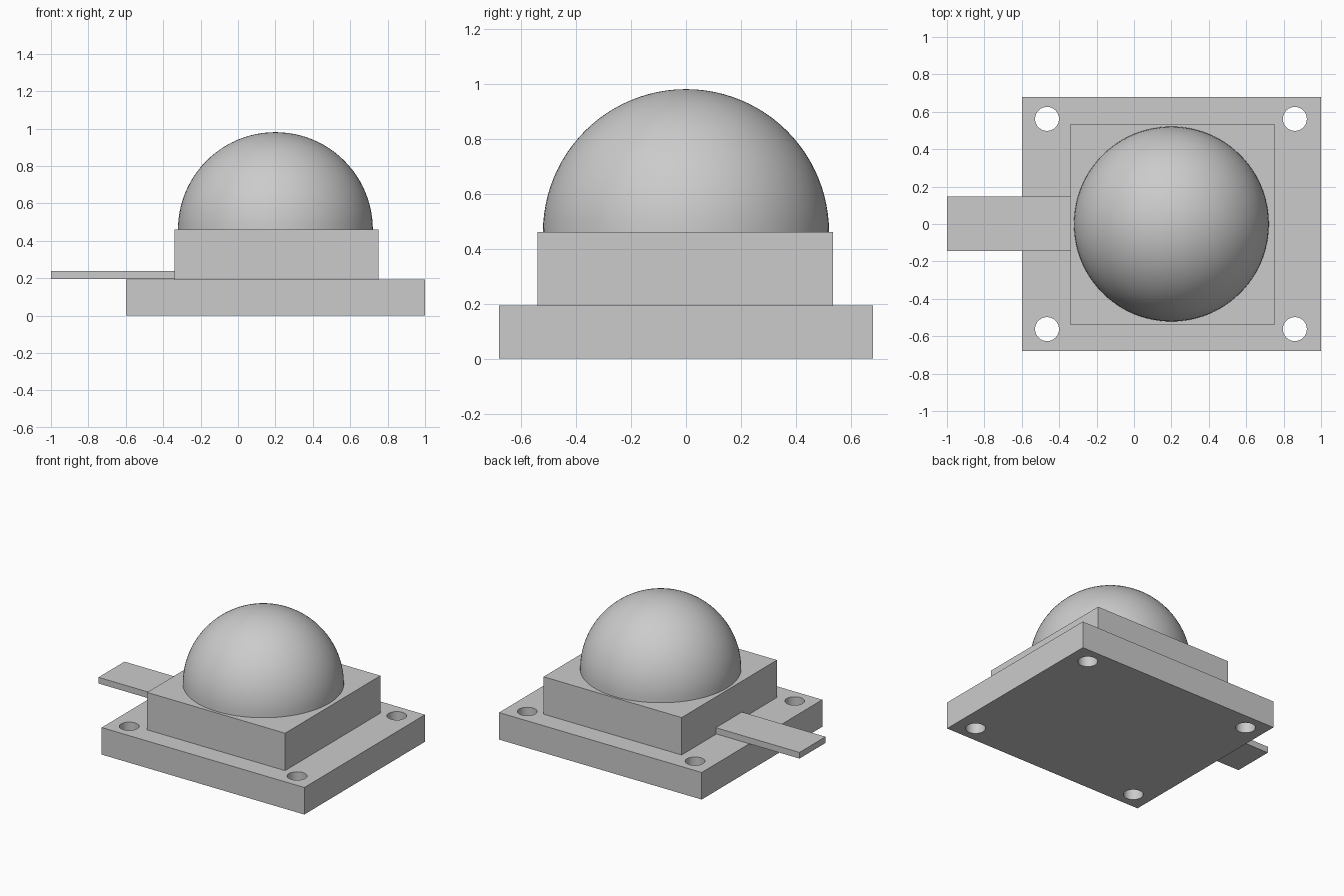
import bpy
import bmesh
import math
from mathutils import Matrix, Vector

default = bpy.data.objects.get("Cube")
if default:
    bpy.data.objects.remove(default, do_unlink=True)

grey = bpy.data.materials.new("light_grey")
grey.use_nodes = True
COLOUR = (0.6, 0.6, 0.6, 1)
grey.diffuse_color = COLOUR
grey.node_tree.nodes["Principled BSDF"].inputs["Base Color"].default_value = COLOUR


def finish(name, bm):
    mesh = bpy.data.meshes.new(name)
    bm.to_mesh(mesh)
    bm.free()
    mesh.materials.append(grey)
    obj = bpy.data.objects.new(name, mesh)
    bpy.context.collection.objects.link(obj)
    return obj


def box(name, low, high):
    low, high = Vector(low), Vector(high)
    bm = bmesh.new()
    place = Matrix.Translation((low + high) / 2) @ Matrix.Diagonal((*(high - low), 1))
    bmesh.ops.create_cube(bm, size=1, matrix=place)
    return finish(name, bm)


def smooth(obj):
    bpy.ops.object.select_all(action='DESELECT')
    obj.select_set(True)
    bpy.context.view_layer.objects.active = obj
    bpy.ops.object.shade_smooth_by_angle(angle=math.radians(30))


BASE_TOP, BLOCK_TOP = 0.193, 0.46
CENTRE_X = 0.2

# Mounting plate with four screw holes
plate = box("mounting_plate", (-0.6, -0.68, 0), (1, 0.68, BASE_TOP))
bm = bmesh.new()
for x in (-0.465, 0.86):
    for y in (-0.562, 0.562):
        bmesh.ops.create_cone(bm, cap_ends=True, segments=48, radius1=0.064,
                              radius2=0.064, depth=1, matrix=Matrix.Translation((x, y, 0)))
cutter = finish("hole_cutter", bm)
cutter.hide_render = True
cut = plate.modifiers.new("screw_holes", 'BOOLEAN')
cut.operation = 'DIFFERENCE'
cut.solver = 'EXACT'
cut.object = cutter
bpy.context.view_layer.objects.active = plate
plate.select_set(True)
bpy.ops.object.modifier_apply(modifier=cut.name)
bpy.data.objects.remove(cutter, do_unlink=True)
smooth(plate)

# Raised block and the flat tab leaving its side
box("raised_block", (-0.34, -0.54, BASE_TOP), (0.75, 0.535, BLOCK_TOP))
box("side_tab", (-1, -0.145, 0.196), (-0.34, 0.148, 0.24))

# Closed half sphere
bm = bmesh.new()
bmesh.ops.create_uvsphere(bm, u_segments=96, v_segments=48, radius=0.521,
                          matrix=Matrix.Translation((CENTRE_X, 0, BLOCK_TOP)))
bmesh.ops.bisect_plane(bm, geom=bm.verts[:] + bm.edges[:] + bm.faces[:], dist=1e-4,
                       plane_co=(0, 0, BLOCK_TOP), plane_no=(0, 0, 1), clear_inner=True)
bmesh.ops.holes_fill(bm, edges=[e for e in bm.edges if e.is_boundary], sides=0)
smooth(finish("dome", bm))
